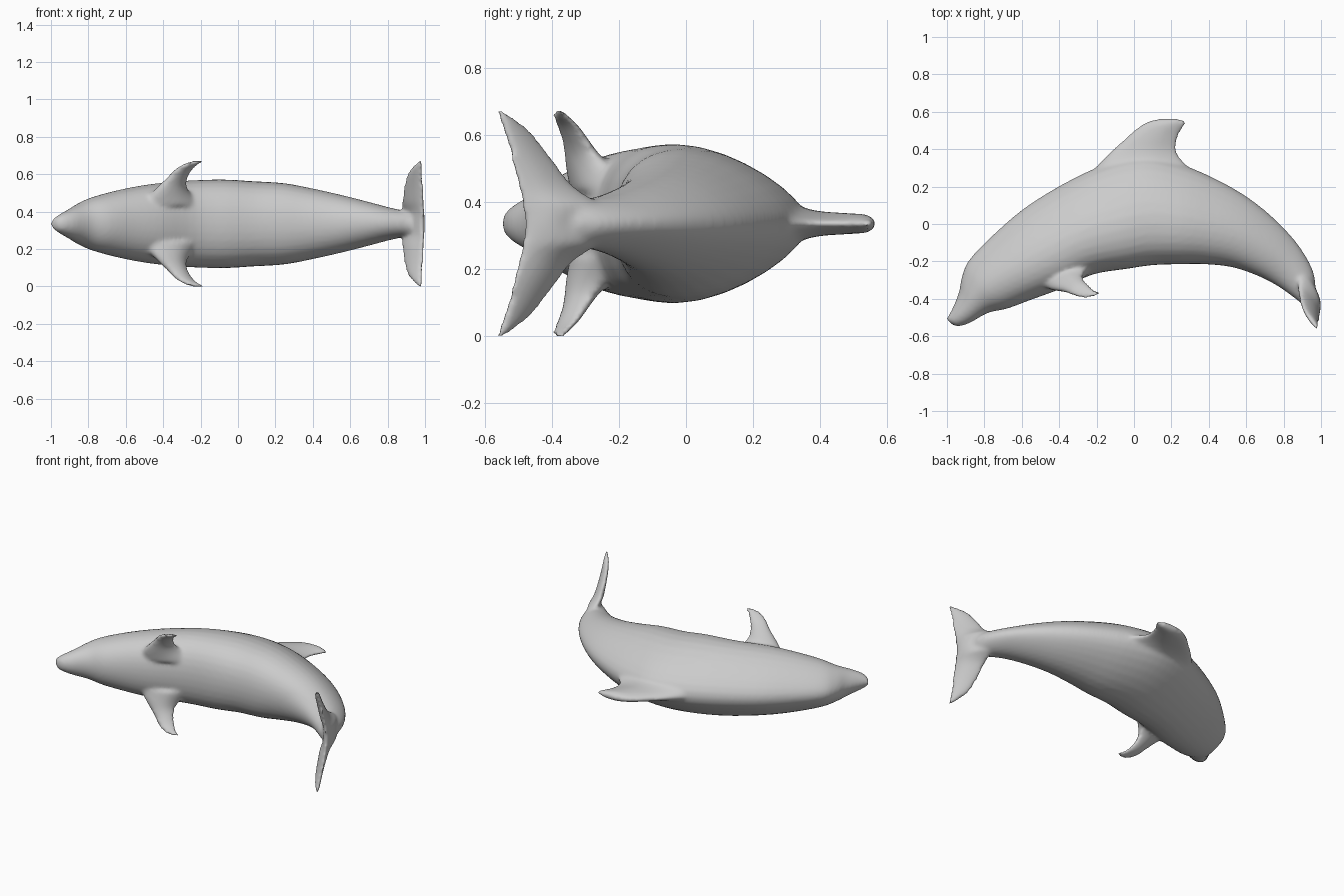
import bpy, bmesh, math
from mathutils import Vector

if "Cube" in bpy.data.objects:
    bpy.data.objects.remove(bpy.data.objects["Cube"])

MID = 0.335  # height of the symmetry plane (animal lies on its side)


def spline(rows, steps):
    """Catmull-Rom interpolation through rows of numbers."""
    out = []
    for i in range(len(rows) - 1):
        a, b = rows[max(i - 1, 0)], rows[i]
        c, d = rows[i + 1], rows[min(i + 2, len(rows) - 1)]
        for s in range(steps):
            t = s / steps
            out.append([0.5 * (2 * q + (r - p) * t + (2 * p - 5 * q + 4 * r - u) * t * t
                               + (3 * q - p - 3 * r + u) * t ** 3)
                        for p, q, r, u in zip(a, b, c, d)])
    return out + [list(rows[-1])]


def loft(bm, rows, flat_normal, pinch, shift=0, steps=4, sides=32):
    """Rows: edge A (x, y, z), edge B (x, y, z), half thickness.
    Edge A is pinched; shift moves the widest point toward edge B."""
    rings = []
    for ax, ay, az, bx, by, bz, w in spline(rows, steps):
        a, b = Vector((ax, ay, az + MID)), Vector((bx, by, bz + MID))
        up = Vector((0, 0, 1))
        n = up if flat_normal else (a - b).cross(up).normalized()
        ring = []
        for k in range(sides):
            t = 2 * math.pi * k / sides
            c = math.cos(t)
            u = c - shift * w * math.sin(t) ** 2
            v = math.sin(t) * (1 - pinch * max(0, c) ** 2)
            ring.append(bm.verts.new((a + b) / 2 + (a - b) / 2 * u + n * max(w, 0.004) * v))
        rings.append(ring)
    for r0, r1 in zip(rings, rings[1:]):
        for k in range(sides):
            j = (k + 1) % sides
            bm.faces.new((r0[k], r0[j], r1[j], r1[k]))
    bm.faces.new(rings[0][::-1])
    bm.faces.new(rings[-1])


bm = bmesh.new()

# Body: back x, y, belly x, y, half width
body = [
    (-1.003, -.508, -.978, -.532, .025), (-.968, -.445, -.945, -.548, .05),
    (-.935, -.36, -.88, -.53, .078), (-.92, -.28, -.78, -.475, .112),
    (-.88, -.19, -.68, -.453, .145), (-.75, -.055, -.55, -.405, .182),
    (-.58, .09, -.40, -.35, .212), (-.36, .225, -.22, -.27, .231),
    (-.15, .32, -.04, -.24, .237), (.05, .36, .10, -.22, .228),
    (.25, .32, .25, -.215, .217), (.45, .235, .38, -.215, .187),
    (.62, .135, .52, -.23, .152), (.76, .02, .65, -.272, .117),
    (.87, -.10, .76, -.327, .087), (.94, -.21, .85, -.39, .071),
    (.967, -.29, .895, -.425, .066), (.97, -.36, .925, -.44, .05)]
loft(bm, [(a, b, 0, c, d, 0, w) for a, b, c, d, w in body], True, 0.22, 1.1)

# Dorsal fin: y, front x, rear x, half thickness
dorsal = [(.22, -.26, .38, .11), (.29, -.215, .31, .078), (.345, -.165, .255, .05),
          (.40, -.11, .228, .037), (.47, -.035, .24, .032), (.52, .025, .268, .029),
          (.548, .075, .282, .024), (.562, .13, .245, .012)]
loft(bm, [(r, y, 0, f, y, 0, w) for y, f, r, w in dorsal], True, 0.4)

# Flippers: height off the middle, trailing x, y, leading x, y, half thickness
flipper = [(.10, -.20, -.20, -.52, -.31, .075), (.165, -.255, -.235, -.46, -.335, .058),
           (.21, -.275, -.27, -.415, -.348, .042), (.25, -.266, -.298, -.375, -.357, .033),
           (.29, -.242, -.325, -.338, -.374, .027),
           (.318, -.205, -.352, -.296, -.388, .021), (.336, -.175, -.366, -.25, -.39, .012)]
for s in (1, -1):
    loft(bm, [(tx, ty, s * h, lx, ly, s * h, w) for h, tx, ty, lx, ly, w in flipper], False, 0.4)

# Tail flukes: height off the middle, trailing x, y, leading x, y, half thickness
fluke = [(0, .988, -.482, .93, -.32, .034), (.055, .99, -.487, .902, -.27, .036),
         (.085, .991, -.493, .886, -.298, .032), (.12, .991, -.501, .884, -.345, .028),
         (.20, .99, -.522, .89, -.405, .021),
         (.27, .988, -.543, .908, -.46, .017), (.31, .986, -.555, .94, -.508, .014),
         (.338, .984, -.565, .972, -.548, .008)]
half = [(tx, ty, h, lx, ly, h, w) for h, tx, ty, lx, ly, w in fluke]
lower = [(a, b, -h, c, d, -h, w) for a, b, h, c, d, _, w in half[:0:-1]]
loft(bm, lower + half, False, 0.4)

bmesh.ops.recalc_face_normals(bm, faces=bm.faces)
mesh = bpy.data.meshes.new("dolphin_body")
bm.to_mesh(mesh)
bm.free()
dolphin = bpy.data.objects.new("dolphin_body", mesh)
bpy.context.collection.objects.link(dolphin)

# Skin colour
skin = bpy.data.materials.new("light grey skin")
skin.diffuse_color = (0.6, 0.6, 0.6, 1)
skin.use_nodes = True
skin.node_tree.nodes["Principled BSDF"].inputs["Base Color"].default_value = skin.diffuse_color
mesh.materials.append(skin)

# Fuse fins and body into one soft skin
fuse = dolphin.modifiers.new("fuse", 'REMESH')
fuse.mode = 'VOXEL'
fuse.voxel_size = 0.011
fuse.use_smooth_shade = True
soften = dolphin.modifiers.new("soften", 'SMOOTH')
soften.factor = 0.5
soften.iterations = 8
